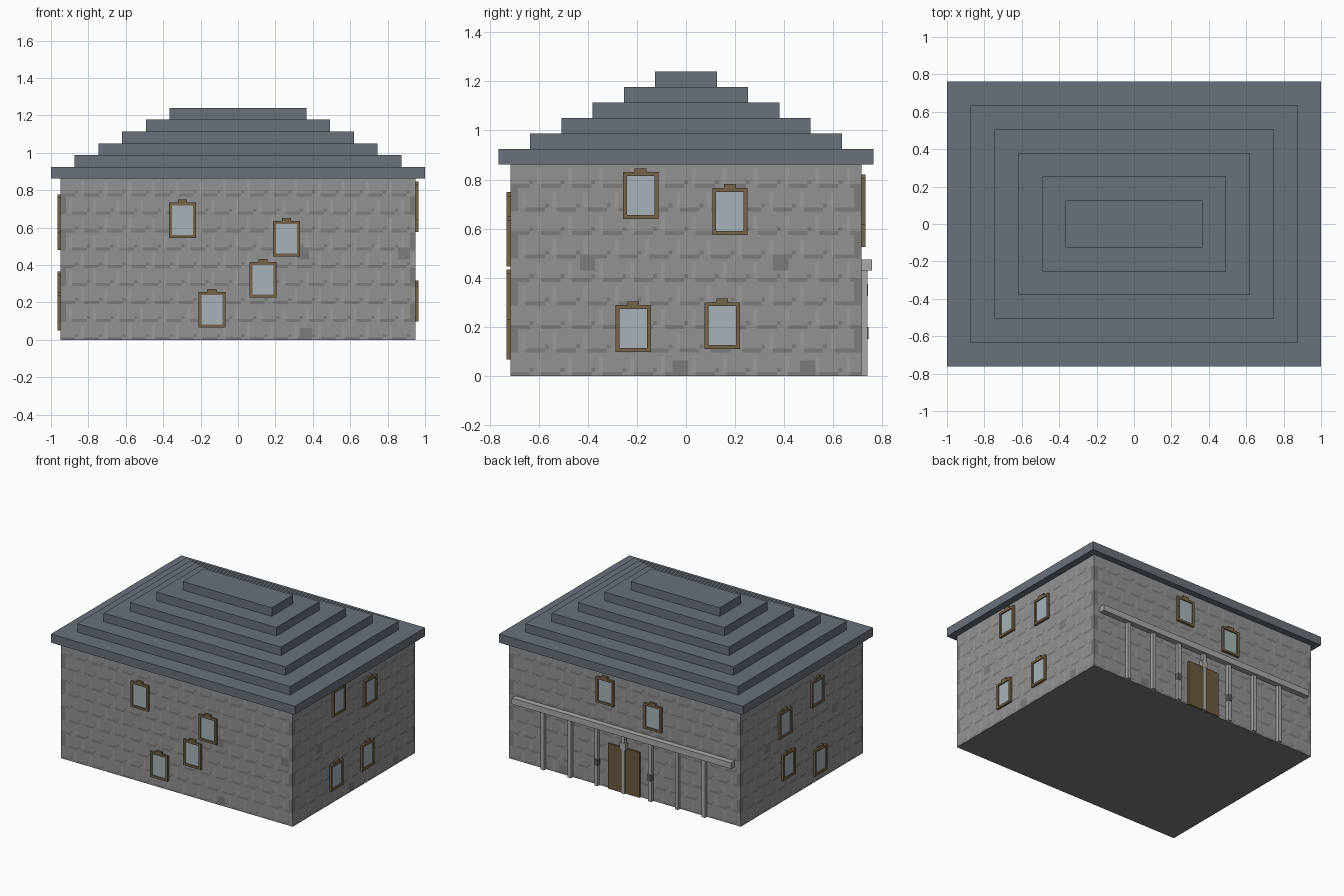
import bpy, bmesh
from mathutils import Vector

if "Cube" in bpy.data.objects:
    bpy.data.objects.remove(bpy.data.objects["Cube"])

HX, HY, HZ = 0.95, 0.716, 0.861


def mat(name, r, g, b):
    m = bpy.data.materials.new(name)
    m.diffuse_color = (r, g, b, 1)
    m.use_nodes = True
    m.node_tree.nodes["Principled BSDF"].inputs["Base Color"].default_value = m.diffuse_color
    return m


STONE = mat("stone", .29, .29, .29)
DARK = mat("dark_stone", .20, .20, .20)
LIGHT = mat("light_stone", .33, .33, .33)
SLATE = mat("slate", .14, .165, .195)
WOOD = mat("frame_wood", .18, .13, .07)
GLASS = mat("glass", .38, .45, .48)
DOOR = mat("door_wood", .15, .10, .05)
TRIM = mat("trim_stone", .40, .40, .39)
IRON = mat("iron", .12, .12, .12)

# side: (outward normal, direction along wall, wall distance, half length)
SIDES = {
    "front": (Vector((0, -1, 0)), Vector((1, 0, 0)), HY, HX),
    "right": (Vector((1, 0, 0)), Vector((0, 1, 0)), HX, HY),
    "back": (Vector((0, 1, 0)), Vector((-1, 0, 0)), HY, HX),
    "left": (Vector((-1, 0, 0)), Vector((0, -1, 0)), HX, HY),
}


def finish(name, bm, mats):
    me = bpy.data.meshes.new(name)
    bm.to_mesh(me)
    bm.free()
    for m in mats:
        me.materials.append(m)
    ob = bpy.data.objects.new(name, me)
    bpy.context.collection.objects.link(ob)
    return ob


def add_box(bm, lo, hi, index=0):
    lo, hi = Vector(lo), Vector(hi)
    vs = bmesh.ops.create_cube(bm, size=1)["verts"]
    for v in vs:
        v.co = Vector(((hi[k] if v.co[k] > 0 else lo[k]) for k in range(3)))
    for f in {f for v in vs for f in v.link_faces}:
        f.material_index = index


def wall_box(bm, side, u0, u1, z0, z1, depth, index=0):
    """Box standing proud of a wall; u runs along the wall."""
    n, t, dist, _ = SIDES[side]
    a = n * (dist - 0.004) + t * u0
    b = n * (dist + depth) + t * u1
    add_box(bm, (min(a.x, b.x), min(a.y, b.y), z0), (max(a.x, b.x), max(a.y, b.y), z1), index)


# Masonry walls: flat grid with stone tones picked per cell
PATCHES = {"front": [(.35, .465), (.885, .465), (.365, .035)],
           "right": [(-.4, .465), (.38, .465), (-.02, .035), (.5, .035)],
           "back": [(-.5, .035)],
           "left": [(-.4, .465), (.38, .465)]}


def tone(side, i, j, nu, u, z):
    if any(abs(u - a) < .032 and abs(z - b) < .032 for a, b in PATCHES[side]):
        return 1
    course, r = divmod(j, 6)
    if min(i, nu - 1 - i) < 2 and course % 2:
        return 1
    c = (i + 4 * (course % 2)) % 8
    if (r == 0 and c < 5) or (r == 1 and c == 5):
        return 1
    return 2 if c == 7 and r in (1, 2, 3, 4) else 0


bm = bmesh.new()
for side, (n, t, dist, half) in SIDES.items():
    nu, nz = round(half * 2 / .0158), 54
    grid = [[bm.verts.new(n * dist + t * (-half + 2 * half * i / nu) + Vector((0, 0, HZ * j / nz)))
             for i in range(nu + 1)] for j in range(nz + 1)]
    for j in range(nz):
        for i in range(nu):
            f = bm.faces.new((grid[j][i], grid[j][i + 1], grid[j + 1][i + 1], grid[j + 1][i]))
            f.material_index = tone(side, i, j, nu, -half + 2 * half * (i + .5) / nu, HZ * (j + .5) / nz)
# floor
base = [bm.verts.new((x, y, 0)) for x, y in ((-HX, -HY), (-HX, HY), (HX, HY), (HX, -HY))]
bm.faces.new(base).material_index = 1
finish("stone_walls", bm, [STONE, DARK, LIGHT])

# Stepped hip roof
bm = bmesh.new()
for k in range(6):
    x, y, z = 1 - .127 * k, .763 - .1275 * k, .861 + .0632 * k
    add_box(bm, (-x, -y, z), (x, y, z + .0632))
finish("stepped_roof", bm, [SLATE])

# Windows: centre along wall, bottom of frame
WINDOWS = {
    "front": [(-.297, .543), (.26, .446), (.134, .227), (-.138, .066)],
    "right": [(-.185, .64), (.179, .575), (-.215, .098), (.148, .11)],
    "back": [(-.156, .615), (.237, .525)],
    "left": [(-.207, .48), (.171, .57), (-.165, .16), (.207, .05)],
}
W, H, B = .072, .19, .016
for side, places in WINDOWS.items():
    for k, (u, z) in enumerate(places):
        bm = bmesh.new()
        wall_box(bm, side, u - W, u - W + B, z, z + H, .016)
        wall_box(bm, side, u + W - B, u + W, z, z + H, .016)
        wall_box(bm, side, u - W + B, u + W - B, z, z + B, .016)
        wall_box(bm, side, u - W + B, u + W - B, z + H - B, z + H, .016)
        wall_box(bm, side, u - .024, u + .024, z + H - .004, z + H + .016, .016)
        wall_box(bm, side, u - W + B, u + W - B, z + B, z + H - B, .008, 1)
        finish(f"{side}_window_{k + 1}", bm, [WOOD, GLASS])

# Double door at the back with a keystone and side hinges
bm = bmesh.new()
for s in (-1, 1):
    a, b = sorted((s * .004, s * .13))
    wall_box(bm, "back", a, b, 0, .335, .014)
    a, b = sorted((s * .205, s * .235))
    wall_box(bm, "back", a, b, .15, .2, .027, 1)
wall_box(bm, "back", -.025, .025, .325, .375, .026, 2)
finish("double_door", bm, [DOOR, IRON, TRIM])

# Arcade posts and the beam they carry
bm = bmesh.new()
for k in range(-3, 4):
    wall_box(bm, "back", k * .22 - .014, k * .22 + .014, 0, .435, .024)
finish("arcade_posts", bm, [TRIM])
bm = bmesh.new()
wall_box(bm, "back", -.9, .9, .43, .475, .041)
finish("arcade_beam", bm, [TRIM])
